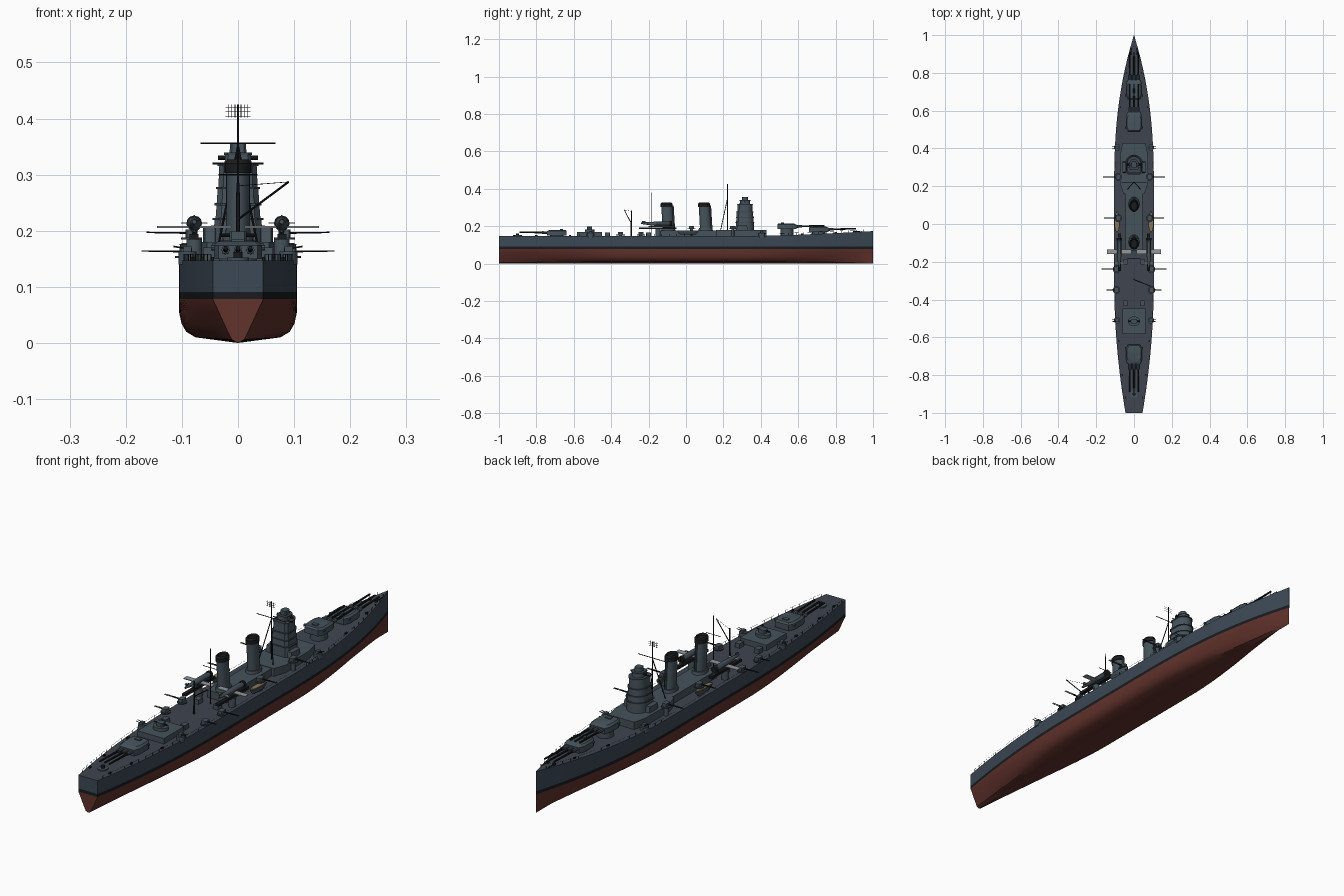
import bpy, bmesh, math
from mathutils import Vector

if "Cube" in bpy.data.objects:
    bpy.data.objects.remove(bpy.data.objects["Cube"])


def mat(name, r, g, b):
    m = bpy.data.materials.new(name)
    m.diffuse_color = (r, g, b, 1)
    m.use_nodes = True
    m.node_tree.nodes["Principled BSDF"].inputs["Base Color"].default_value = m.diffuse_color
    return m


HULL = mat("hull_grey", .045, .065, .09)
DECK = mat("deck_grey", .05, .06, .08)
RED = mat("bottom_red", .12, .032, .025)
GREY = mat("upper_grey", .06, .085, .105)
BLACK = mat("black", .01, .011, .013)
PALE = mat("wing_grey", .3, .31, .32)
TAN = mat("wood", .25, .18, .09)


def finish(name, bm, *mats):
    bmesh.ops.recalc_face_normals(bm, faces=bm.faces)
    me = bpy.data.meshes.new(name)
    bm.to_mesh(me)
    bm.free()
    ob = bpy.data.objects.new(name, me)
    bpy.context.collection.objects.link(ob)
    for m in mats:
        me.materials.append(m)
    return ob


def loft(name, plan, levels, x, y, m=GREY):
    """Stack of a plan outline; level = (z, x scale, y scale, y shift)."""
    bm = bmesh.new()
    rings = [[bm.verts.new((x + px * sx, y + dy + py * sy, z)) for px, py in plan]
             for z, sx, sy, dy in levels]
    n = len(plan)
    for a, b in zip(rings, rings[1:]):
        for i in range(n):
            bm.faces.new((a[i], a[(i + 1) % n], b[(i + 1) % n], b[i]))
    bm.faces.new(rings[0])
    bm.faces.new(rings[-1])
    return finish(name, bm, m)


def block(name, x, y, z0, z1, hx, hy, m=GREY, plan=None):
    return loft(name, plan or SQUARE, [(z0, hx, hy, 0), (z1, hx, hy, 0)], x, y, m)


def rods(name, segs, r, m=BLACK, r2=None, n=8):
    """Round bars between pairs of points, in one object."""
    bm = bmesh.new()
    for a, b in segs:
        a, b = Vector(a), Vector(b)
        q = (b - a).to_track_quat('Z', 'Y')
        loops = []
        for p, rad in ((a, r), (b, r if r2 is None else r2)):
            loops.append([bm.verts.new(p + q @ Vector((rad * math.cos(i * math.tau / n),
                          rad * math.sin(i * math.tau / n), 0))) for i in range(n)])
        for i in range(n):
            j = (i + 1) % n
            bm.faces.new((loops[0][i], loops[0][j], loops[1][j], loops[1][i]))
        bm.faces.new(loops[0])
        bm.faces.new(loops[1])
    return finish(name, bm, m)


SQUARE = [(-1, -1), (1, -1), (1, 1), (-1, 1)]
ROUND = [(math.cos(i * math.tau / 20), math.sin(i * math.tau / 20)) for i in range(20)]
TOWER = [(-.75, -1), (.75, -1), (1, -.75)] + [
    (math.cos(i * math.pi / 10), .15 + .85 * math.sin(i * math.pi / 10)) for i in range(11)] + [(-1, -.75)]
TURRET = [(-.75, -1), (.75, -1), (1, -.6), (1, .55), (.8, 1), (-.8, 1), (-1, .55), (-1, -.6)]
BOAT = [(0, -1), (.7, -.75), (1, -.2), (.9, .4), (.5, .8), (0, 1), (-.5, .8), (-.9, .4), (-1, -.2), (-.7, -.75)]


# hull
def beam(y):
    if y > .2:
        return max(.001, .105 * (1 - ((y - .2) / .8) ** 2.4))
    return .105 - .06 * (max(0, -.3 - y) / .7) ** 2


def deck_z(y):
    return .147 + .027 * (max(0, y - .3) / .7) ** 1.5


MID = [(1, .055), (.96, .035), (.88, .02), (.72, .01), (0, 0)]
VEE = [(.76, .055), (.56, .035), (.4, .02), (.25, .006), (0, 0)]
bm = bmesh.new()
rows = []
for i in range(61):
    y = -1 + i / 30
    w = beam(y)
    f = min(1, max(0, (abs(y) - .3) / .7)) ** 1.4
    half = [(w, deck_z(y)), (w, .091), (w, .078)]
    half += [(w * (a + (c - a) * f), z + (d - z) * f) for (a, z), (c, d) in zip(MID, VEE)]
    pts = half + [(-x, z) for x, z in half[-2::-1]]
    rows.append([bm.verts.new((x, y, z)) for x, z in pts])
n = len(rows[0])
for a, b in zip(rows, rows[1:]):
    for j in range(n):
        k = (j + 1) % n
        fc = bm.faces.new((a[j], a[k], b[k], b[j]))
        fc.material_index = 3 if j == n - 1 else {0: 0, 1: 2, n - 2: 0, n - 3: 2}.get(j, 1)
# transom and stem in matching colour bands
for r in (rows[0], rows[-1]):
    bm.faces.new((r[0], r[1], r[-2], r[-1]))
    bm.faces.new((r[1], r[2], r[-3], r[-2])).material_index = 2
    bm.faces.new(r[2:-2]).material_index = 1
finish("hull", bm, HULL, RED, BLACK, DECK)

# deck edge railing
posts, wires = [], []
for s in (-1, 1):
    pr = None
    for i in range(49):
        y = -.97 + i * .04
        p = Vector((s * max(.002, beam(y) - .002), y, deck_z(y)))
        q = p + Vector((0, 0, .011))
        posts.append((p, q))
        if pr and i % 6 != 0:
            wires.append((pr, q))
        pr = q
rods("railing_posts", posts, .0008, n=4)
rods("railing_wires", wires, .0004, n=4)

# deckhouses
block("bridge_deckhouse", 0, .295, .14, .18, .074, .135, GREY, TURRET)
block("funnel_deckhouse", 0, .01, .14, .178, .045, .15)
block("aft_deckhouse", 0, -.515, .14, .17, .062, .067)
block("aft_director_base", 0, -.515, .17, .183, .032, .026, GREY, ROUND)
block("aft_director", 0, -.515, .183, .199, .015, .013, GREY, TURRET)
rods("aft_rangefinder", [((-.03, -.515, .192), (.03, -.515, .192))], .003)


# main gun turrets
def turret(name, y, z, d, base):
    block(name + "_barbette", 0, y, base, z, .034, .036, GREY, ROUND)
    loft(name + "_house", TURRET, [(z, .043, .052 * d, 0), (z + .024, .043, .052 * d, 0),
         (z + .031, .036, .042 * d, -.004 * d)], 0, y)
    block(name + "_roof_hatch", 0, y - d * .025, z + .03, z + .035, .012, .008)
    rods(name + "_rangefinder", [((-.048, y - d * .03, z + .02), (.048, y - d * .03, z + .02))], .005, GREY)
    for x in (-.022, 0, .022):
        g = Vector((x, y + d * .045, z + .015))
        rods(name + "_barrel_sleeve", [(g, g + Vector((0, d * .035, .001)))], .0075, GREY)
        rods(name + "_barrel", [(g, g + Vector((0, d * .155, .004)))], .005, BLACK, .0038)


turret("fore_turret", .71, .168, 1, .14)
turret("upper_turret", .54, .184, 1, .14)
turret("aft_turret", -.69, .15, -1, .13)

# bridge tower tiers, each with an overhanging platform
for i, (z0, z1, a, b) in enumerate([(.175, .222, .044, .05), (.222, .248, .04, .047), (.248, .277, .038, .045),
                                    (.277, .318, .035, .041), (.318, .338, .024, .028), (.338, .356, .015, .017)]):
    loft("tower_tier", TOWER, [(z0, a, b, 0), (z1, a * .95, b * .96, 0)], 0, .315)
    if i < 5:
        block("tower_platform", 0, .315, z1 - .003, z1 + .001, a * 1.04, b * 1.04, DECK, TOWER)
rods("tower_rangefinder", [((-.036, .315, .33), (.036, .315, .33))], .004)
rods("tower_sight_bar", [((-.045, .3, .32), (.045, .3, .32))], .0018)
for s in (-1, 1):
    loft("bridge_wing", TURRET, [(.18, .012, .03, 0), (.205, .012, .026, 0)], s * .05, .3)

# funnels with dark caps, raked aft
for y in (.105, -.095):
    loft("funnel_base", ROUND, [(.17, .03, .04, 0), (.19, .027, .036, 0)], 0, y)
    loft("funnel", ROUND, [(.18, .022, .03, 0), (.31, .021, .029, -.008)], 0, y)
    loft("funnel_cap", ROUND, [(.303, .024, .032, -.008), (.32, .024, .032, -.009),
         (.327, .019, .026, -.009), (.318, .016, .022, -.009)], 0, y, BLACK)
    rods("funnel_pipe", [((0, y + .033, .18), (0, y + .025, .31))], .004, GREY)

# foremast tripod with yard and radar grid
rods("foremast", [((0, .222, .17), (0, .222, .425))], .002)
rods("foremast_legs", [((s * .034, .185, .178), (0, .222, .35)) for s in (-1, 1)], .002)
rods("foremast_yard", [((-.067, .222, .356), (.067, .222, .356))], .0015)
grid = [((x * .0055, .219, .402), (x * .0055, .219, .425)) for x in range(-3, 4)]
grid += [((-.022, .219, z), (.022, .219, z)) for z in (.404, .412, .42)]
rods("radar_grid", grid, .0006, n=4)

# mainmast
rods("mainmast", [((0, -.183, .14), (0, -.183, .38))], .0025, BLACK, .0015)
rods("mainmast_yard", [((-.035, -.183, .3), (.035, -.183, .3))], .0012)

# aircraft crane
rods("crane_post", [((0, -.292, .14), (0, -.292, .285))], .004, BLACK, .003)
rods("crane_boom", [((0, -.295, .22), (.09, -.33, .287))], .002)
rods("crane_stay", [((0, -.292, .28), (.09, -.33, .287))], .0006, n=4)

for s in (-1, 1):
    # catapults and seaplanes
    x = s * .078
    block("catapult_pedestal", x, -.15, .14, .184, .014, .014, GREY, ROUND)
    block("catapult_beam", x, -.15, .184, .194, .008, .1, BLACK)
    rods("plane_fuselage", [((x, -.085, .213), (x, -.16, .213))], .012, GREY, n=12)
    rods("plane_tail", [((x, -.16, .213), (x, -.24, .216))], .012, GREY, .004, n=12)
    block("plane_engine", x, -.086, .2, .226, .001, .012, BLACK)
    rods("plane_nose", [((x, -.088, .213), (x, -.075, .213))], .014, BLACK, n=12)
    block("plane_wing", x, -.147, .205, .208, .066, .012, PALE)
    block("plane_tailplane", x, -.206, .213, .215, .024, .006, PALE)
    block("plane_fin", x, -.226, .215, .228, .001, .01, GREY)
    rods("plane_float", [((x, -.07, .198), (x, -.2, .199))], .005, GREY, .002)

    # ship's boats
    loft("boat", BOAT, [(.155, .005, .04, 0), (.165, .012, .052, 0), (.176, .014, .058, 0)], s * .09, .01)
    block("boat_planking", s * .09, .01, .176, .178, .011, .05, TAN, BOAT)

    # secondary guns trained outboard: (x, y, mount height, barrel reach)
    for gx, y, z, reach in ((.083, .25, .19, .163), (.083, .03, .19, .16), (.093, -.24, .157, .172), (.093, -.35, .157, .145)):
        block("gun_pedestal", s * gx, y, .14, z - .004, .008, .008, GREY, ROUND)
        block("gun_platform", s * gx, y, z - .006, z - .002, .019, .021, DECK, ROUND)
        block("gun_shield", s * gx, y, z - .002, z + .012, .011, .014, GREY, TURRET)
        rods("gun_barrels", [((s * gx, y + d, z + .006), (s * reach, y + d, z + .007)) for d in (-.003, .003)],
             .0018, BLACK, .0012)

    # light gun tubs
    for y in (.405, -.51):
        block("light_gun_tub", s * .09, y, .14, .163, .016, .018, GREY, ROUND)
        rods("light_gun_barrels", [((s * .09, y + d, .168), (s * .115, y + d, .172)) for d in (-.006, .006)], .0015)
        block("light_gun_mount", s * .09, y, .163, .173, .007, .009)

    # anchor windlass, bollards, ventilators
    block("windlass", s * .015, .9, .16, .176, .006, .006, BLACK, ROUND)
    rods("anchor_chain", [((s * .015, .9, .171), (s * .017, .94, .173))], .002)
    for y in (.8, .62, -.62, -.8, -.92):
        block("bollard", s * (beam(y) - .012), y, .14, deck_z(y) + .006, .003, .006, BLACK)
    for y in (-.42, -.2):
        block("ventilator", s * .045, y, .14, .166, .011, .014)

# stern deck ring and capstan
block("stern_tub", 0, -.9, .14, .152, .02, .022, GREY, ROUND)
block("stern_capstan", 0, -.9, .152, .162, .008, .008, BLACK, ROUND)

bpy.ops.object.select_all(action='SELECT')
bpy.context.view_layer.objects.active = bpy.data.objects["hull"]
bpy.ops.object.shade_smooth_by_angle(angle=math.radians(30))
